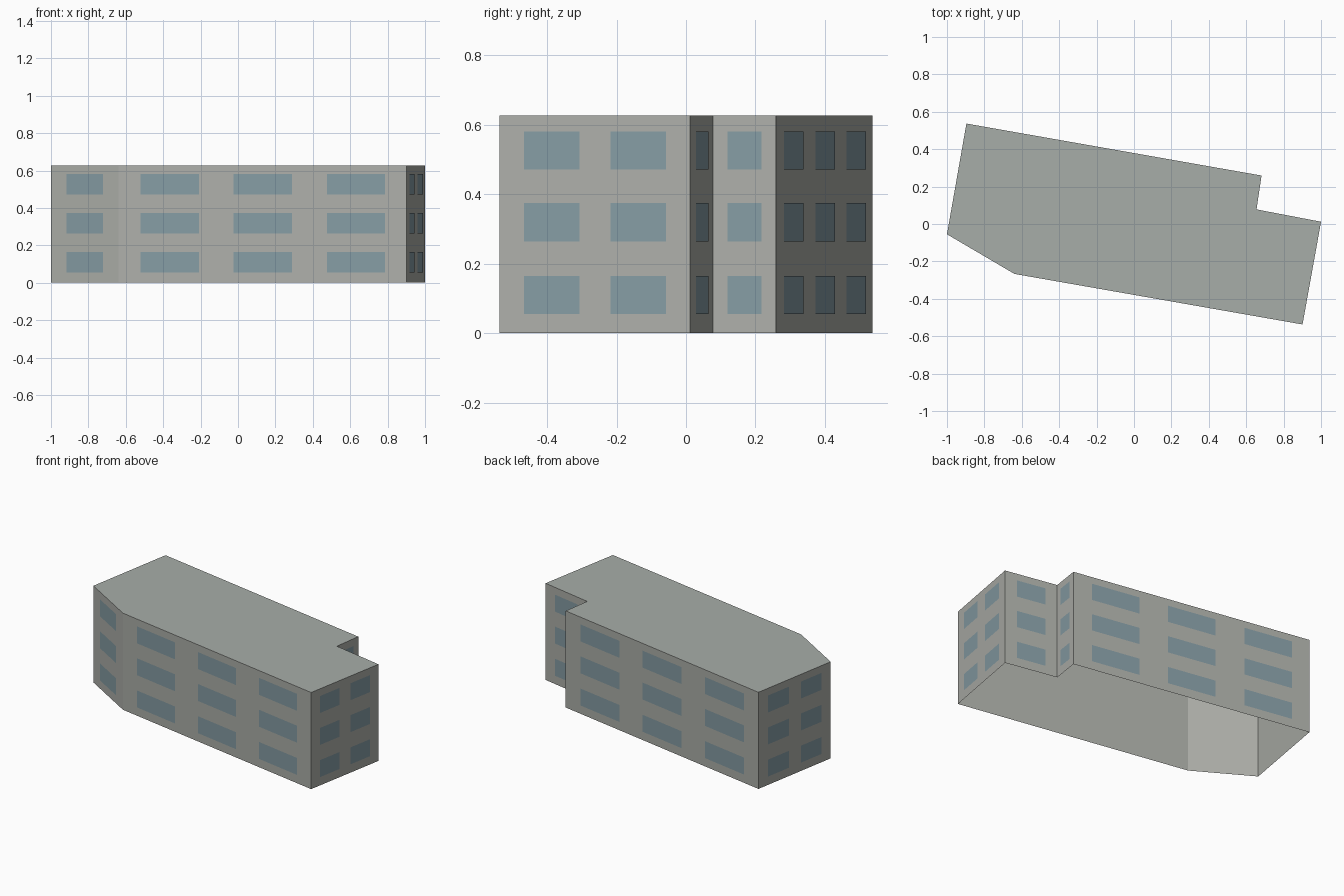
import bpy
from mathutils import Vector

cube = bpy.data.objects.get("Cube")
if cube:
    bpy.data.objects.remove(cube, do_unlink=True)

HEIGHT = 0.627
SILLS = (0.055, 0.264, 0.471)   # bottom of each row of windows
PANE = 0.11                     # window height
GAP = 0.002                     # plate offset from the wall


def material(name, colour):
    mat = bpy.data.materials.new(name)
    mat.use_nodes = True
    mat.diffuse_color = (*colour, 1)
    bsdf = next(n for n in mat.node_tree.nodes if n.type == 'BSDF_PRINCIPLED')
    bsdf.inputs["Base Color"].default_value = (*colour, 1)
    return mat


def mesh_object(name, verts, faces, mat):
    mesh = bpy.data.meshes.new(name)
    mesh.from_pydata(verts, [], faces)
    mesh.materials.append(mat)
    obj = bpy.data.objects.new(name, mesh)
    bpy.context.collection.objects.link(obj)
    return obj


wall_mat = material("wall grey", (0.42, 0.43, 0.40))
roof_mat = material("roof grey", (0.39, 0.42, 0.395))
glass_mat = material("window blue", (0.238, 0.334, 0.372))

# Each wall, counter-clockwise: name, start corner, window spans along the wall
long_spans = [(0.077, 0.279), (0.4, 0.602), (0.724, 0.926)]
pair_spans = [(0.13, 0.42), (0.583, 0.873)]
single_span = [(0.23, 0.775)]
walls = [
    ("front", (-0.639, -0.267), long_spans),
    ("left_end", (0.901, -0.537), pair_spans),
    ("step_back", (1.0, 0.012), single_span),
    ("step_side", (0.655, 0.078), single_span),
    ("back", (0.682, 0.259), long_spans),
    ("right_end", (-0.896, 0.537), pair_spans),
    ("angled_corner", (-1.0, -0.055), single_span),
]
corners = [Vector((*w[1], 0)) for w in walls]
count = len(corners)
up = Vector((0, 0, 1))

# Outer walls, open underneath
top = [c + up * HEIGHT for c in corners]
sides = [(i, (i + 1) % count, (i + 1) % count + count, i + count) for i in range(count)]
mesh_object("walls", corners + top, sides, wall_mat)

# Flat roof
mesh_object("roof", top, [tuple(range(count))], roof_mat)

# Window plates, one object per wall
for i, (name, _, spans) in enumerate(walls):
    start, end = corners[i], corners[(i + 1) % count]
    offset = (end - start).cross(up).normalized() * GAP
    verts, faces = [], []
    for sill in SILLS:
        for a, b in spans:
            n = len(verts)
            for t, z in ((a, sill), (b, sill), (b, sill + PANE), (a, sill + PANE)):
                verts.append(start.lerp(end, t) + offset + up * z)
            faces.append((n, n + 1, n + 2, n + 3))
    mesh_object(name + "_windows", verts, faces, glass_mat)
